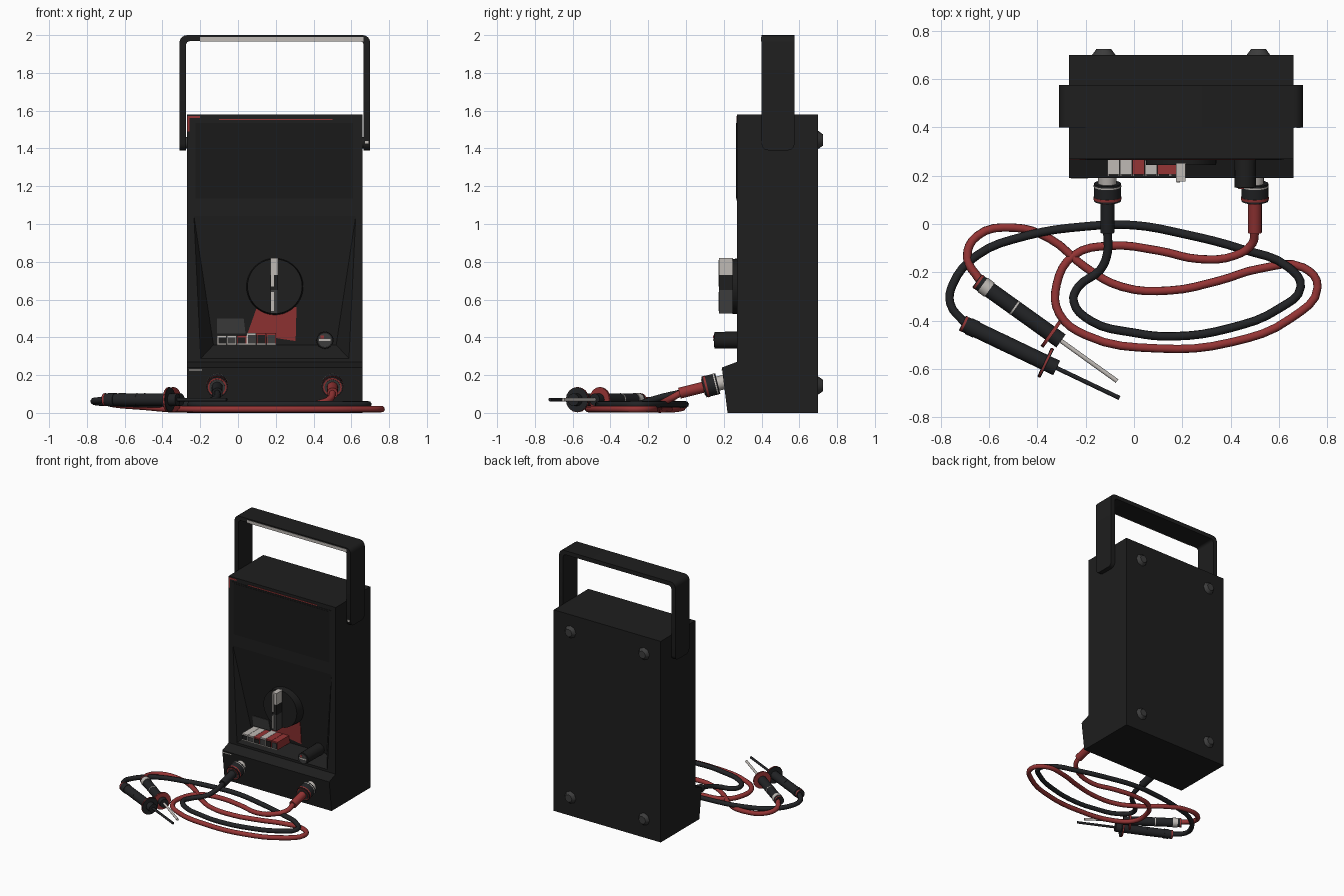
import bpy, bmesh, math
from mathutils import Vector

cube = bpy.data.objects.get("Cube")
if cube:
    bpy.data.objects.remove(cube, do_unlink=True)


def material(name, r, g, b):
    m = bpy.data.materials.new(name)
    m.use_nodes = True
    m.diffuse_color = (r, g, b, 1)
    bsdf = m.node_tree.nodes["Principled BSDF"]
    bsdf.inputs["Base Color"].default_value = (r, g, b, 1)
    bsdf.inputs["Roughness"].default_value = 0.6
    return m


BLACK = material("case black", 0.013, 0.013, 0.013)
GLASS = material("window black", 0.010, 0.010, 0.010)
CABLE = material("cable black", 0.016, 0.017, 0.019)
GREY = material("rubber grey", 0.045, 0.045, 0.045)
RED = material("red", 0.30, 0.035, 0.035)
LIGHT = material("pale metal", 0.52, 0.49, 0.46)


def finish(name, bm, *mats, smooth=False):
    bmesh.ops.recalc_face_normals(bm, faces=bm.faces)
    mesh = bpy.data.meshes.new(name)
    bm.to_mesh(mesh)
    bm.free()
    ob = bpy.data.objects.new(name, mesh)
    bpy.context.collection.objects.link(ob)
    for m in mats:
        mesh.materials.append(m)
    select(ob)
    if smooth:
        bpy.ops.object.shade_smooth_by_angle(angle=math.radians(40))
    return ob


def select(ob):
    bpy.ops.object.select_all(action='DESELECT')
    bpy.context.view_layer.objects.active = ob
    ob.select_set(True)


def box(name, x, y, z, mat):
    bm = bmesh.new()
    bmesh.ops.create_cube(bm, size=1)
    for v in bm.verts:
        v.co = [s[0] + (c + 0.5) * (s[1] - s[0]) for c, s in zip(v.co, (x, y, z))]
    return finish(name, bm, mat)


def rod(name, a, b, r, mat, r2=None, sides=16):
    a, b = Vector(a), Vector(b)
    d = b - a
    bm = bmesh.new()
    bmesh.ops.create_cone(bm, cap_ends=True, segments=sides, radius1=r,
                          radius2=r if r2 is None else r2, depth=d.length)
    turn = d.to_track_quat('Z', 'Y')
    for v in bm.verts:
        v.co = turn @ v.co + (a + b) / 2
    return finish(name, bm, mat, smooth=True)


def prism(profile, offset):
    bm = bmesh.new()
    face = bm.faces.new([bm.verts.new(p) for p in profile])
    out = bmesh.ops.extrude_face_region(bm, geom=[face])
    verts = [g for g in out["geom"] if isinstance(g, bmesh.types.BMVert)]
    bmesh.ops.translate(bm, verts=verts, vec=offset)
    return bm


MID = 0.195  # centre line of the case

# Case with a projecting socket ledge along the bottom
side = [(0.7, 0), (0.22, 0), (0.19, 0.24), (0.27, 0.27), (0.27, 1.58), (0.7, 1.58)]
case = finish("case", prism([(-0.27, y, z) for y, z in side], (0.93, 0, 0)), BLACK)


# Wedge-shaped scoop in the front, deepening toward the bottom
def floor_y(z):
    return 0.26 + 0.13 * (1.12 - z)


bm = bmesh.new()
for s in (-1, 1):
    for w, y, z in ((0.44, 0.26, 1.12), (0.40, 0.26, 0.28), (0.325, floor_y(0.36), 0.36)):
        bm.verts.new((MID + s * w, y, z))
bmesh.ops.convex_hull(bm, input=bm.verts)
cutter = finish("scoop_cutter", bm)
cutter.hide_render = True
cut = case.modifiers.new("scoop", 'BOOLEAN')
cut.object = cutter
cut.solver = 'EXACT'
select(case)
bpy.ops.object.modifier_apply(modifier=cut.name)
bpy.data.objects.remove(cutter, do_unlink=True)

# Meter window with thin rim and red trim
box("window_rim", (-0.235, 0.62), (0.267, 0.272), (1.125, 1.545), BLACK)
box("meter_window", (-0.225, 0.61), (0.265, 0.27), (1.135, 1.535), GLASS)
box("red_trim", (-0.1, 0.5), (0.267, 0.272), (1.55, 1.557), RED)
box("red_corner", (-0.268, -0.2), (0.267, 0.272), (1.56, 1.572), RED)
box("red_corner_side", (-0.268, -0.258), (0.267, 0.272), (1.49, 1.572), RED)
box("ledge_mark", (-0.26, -0.19), (0.188, 0.193), (0.224, 0.23), LIGHT)


# Carry handle: rounded U extruded through its width
def u_path(left, right, top, radius):
    pts = [(left, 1.39)]
    for cx, start in ((left + radius, 180), (right - radius, 90)):
        for i in range(5):
            t = math.radians(start - i * 22.5)
            pts.append((cx + radius * math.cos(t), top - radius + radius * math.sin(t)))
    return pts + [(right, 1.39)]


outline = u_path(-0.31, 0.70, 2.0, 0.04) + u_path(-0.275, 0.665, 1.968, 0.02)[::-1]
bm = prism([(x, 0.40, z) for x, z in outline], (0, 0.175, 0))
ends = [e for e in bm.edges if all(v.co.z < 1.4 for v in e.verts)
        and abs(e.verts[0].co.y - e.verts[1].co.y) < 0.01]
bmesh.ops.bevel(bm, geom=ends, offset=0.035, segments=3, profile=0.5, affect='EDGES')
finish("carry_handle", bm, BLACK, smooth=True)
box("handle_front_strip", (-0.2, 0.665), (0.397, 0.402), (1.967, 1.99), LIGHT)
box("handle_mark", (0.672, 0.69), (0.397, 0.402), (1.425, 1.44), LIGHT)
for x in (-0.28, 0.65):
    rod("handle_pivot", (x, 0.487, 1.43), (x + 0.02, 0.487, 1.43), 0.03, GREY)

# Rubber feet on the back
for x in (-0.125, 0.515):
    for z in (0.145, 1.445):
        rod("back_foot", (x, 0.695, z), (x, 0.725, z), 0.052, GREY, 0.03, 8)

# Selector dial with raised grip
rod("dial", (MID, 0.34, 0.67), (MID, 0.245, 0.67), 0.152, BLACK, 0.145, 40)
grip = ((0.525, 0.65, GREY), (0.65, 0.73, BLACK), (0.73, 0.82, LIGHT))
for low, high, mat in grip:
    box("dial_grip", (0.173, 0.213), (0.175, 0.25), (low, high), mat)
for low, high in ((0.54, 0.64), (0.67, 0.81)):
    box("dial_grip_line", (0.176, 0.19), (0.172, 0.177), (low, high), LIGHT)

# Red scale sector under the dial, lying on the sloped floor
sector = [(0.10, 0.56), (0.31, 0.56), (0.305, 0.38), (0.05, 0.42)]
finish("scale_sector", prism([(x, floor_y(z) - 0.005, z) for x, z in sector], (0, 0.008, 0)), RED)
patch = [(-0.11, 0.5), (0.03, 0.5), (0.04, 0.42), (-0.11, 0.42)]
finish("scale_patch", prism([(x, floor_y(z) - 0.005, z) for x, z in patch], (0, 0.008, 0)), GREY)

# Bank of push keys
keys = (LIGHT, LIGHT, RED, LIGHT, RED, RED)
for i, mat in enumerate(keys):
    x = -0.11 + i * 0.052
    top = 0.41 + 0.012 * (i > 2)
    box("push_key", (x, x + 0.05), (0.205, 0.36), (0.36, top), mat)
    box("key_face", (x + 0.006, x + 0.046), (0.201, 0.207), (0.368, top - 0.01), GREY if i % 2 else BLACK)
    box("key_line", (x, x + 0.05), (0.199, 0.206), (0.36, 0.367), LIGHT)

# Round adjuster knob
rod("adjuster_knob", (0.46, 0.35, 0.385), (0.46, 0.152, 0.385), 0.046, BLACK, 0.044)
rod("adjuster_cap", (0.46, 0.153, 0.385), (0.46, 0.148, 0.385), 0.036, GREY)
box("adjuster_mark", (0.43, 0.49), (0.144, 0.149), (0.38, 0.39), LIGHT)
box("adjuster_dot", (0.437, 0.455), (0.144, 0.149), (0.395, 0.41), RED)


# Sockets and plugs, tilted slightly down toward the front
def jack_point(x, y):
    return (x, y, 0.113 + 0.25 * y)


for x, mat in ((-0.11, CABLE), (0.50, RED)):
    for name, a, b, r, m in (("socket_collar", 0.23, 0.16, 0.038, LIGHT),
                             ("socket_sleeve", 0.168, 0.095, 0.056, CABLE),
                             ("sleeve_band", 0.16, 0.154, 0.0575, LIGHT),
                             ("sleeve_lip", 0.112, 0.102, 0.058, RED),
                             ("sleeve_face", 0.1, 0.093, 0.05, RED),
                             ("sleeve_hub", 0.1, 0.09, 0.042, GREY),
                             ("plug", 0.1, -0.035, 0.029, mat)):
        rod(name, jack_point(x, a), jack_point(x, b), r, m)

# Test leads lying in loops
red_path = [(.5, -.03), (.49, -.08), (.42, -.13), (.27, -.145), (.1, -.11), (-.1, -.09),
            (-.25, -.13), (-.32, -.25), (-.31, -.37), (-.2, -.46), (.1, -.515), (.4, -.49),
            (.65, -.39), (.76, -.26), (.7, -.18), (.52, -.185), (.35, -.235), (.15, -.275),
            (-.05, -.26), (-.2, -.18), (-.35, -.06), (-.5, -.015), (-.65, -.05), (-.69, -.14),
            (-.64, -.23)]
black_path = [(-.11, -.03), (-.11, -.12), (-.14, -.19), (-.23, -.26), (-.25, -.32), (-.18, -.4),
              (0, -.45), (.16, -.465), (.4, -.43), (.6, -.35), (.69, -.26), (.64, -.18),
              (.45, -.105), (.2, -.04), (0, -.005), (-.2, -.01), (-.45, -.05), (-.65, -.13),
              (-.75, -.25), (-.76, -.33), (-.7, -.41)]


def lead(name, path, rest, mat):
    curve = bpy.data.curves.new(name, 'CURVE')
    curve.dimensions = '3D'
    curve.bevel_depth = 0.018
    curve.bevel_resolution = 2
    spline = curve.splines.new('BEZIER')
    spline.resolution_u = 4
    last = len(path) - 1
    spline.bezier_points.add(last)
    for i, (x, y) in enumerate(path):
        z = rest + (0.105 - rest) * max(0, 1 - i / 3) + (0.07 - rest) * max(0, 1 - (last - i) / 4)
        p = spline.bezier_points[i]
        p.co = (x, y, z)
        p.handle_left_type = p.handle_right_type = 'AUTO'
    curve.materials.append(mat)
    ob = bpy.data.objects.new(name, curve)
    bpy.context.collection.objects.link(ob)
    select(ob)
    bpy.ops.object.convert(target='MESH')


lead("red_lead", red_path, 0.02, RED)
lead("black_lead", black_path, 0.045, CABLE)


# Test probes: handle, bands, finger guard and needle
def probe(start, tip, ring, guard, needle):
    a, b = Vector((*start, 0.07)), Vector((*tip, 0.07))
    for name, s, e, r, m in (("probe_handle", 0, 0.6, 0.033, CABLE),
                             ("probe_cap", 0.005, 0.018, 0.034, RED),
                             ("probe_ring", 0.04, 0.09, 0.036, ring),
                             ("probe_band", 0.265, 0.275, 0.034, ring),
                             ("finger_guard", 0.52, 0.54, 0.065, guard),
                             ("guard_edge", 0.525, 0.535, 0.067, RED),
                             ("probe_needle", 0.6, 1, 0.009, needle)):
        rod(name, a.lerp(b, s), a.lerp(b, e), r, m)


probe((-0.65, -0.235), (-0.07, -0.65), LIGHT, RED, LIGHT)
probe((-0.71, -0.41), (-0.06, -0.72), CABLE, CABLE, CABLE)
